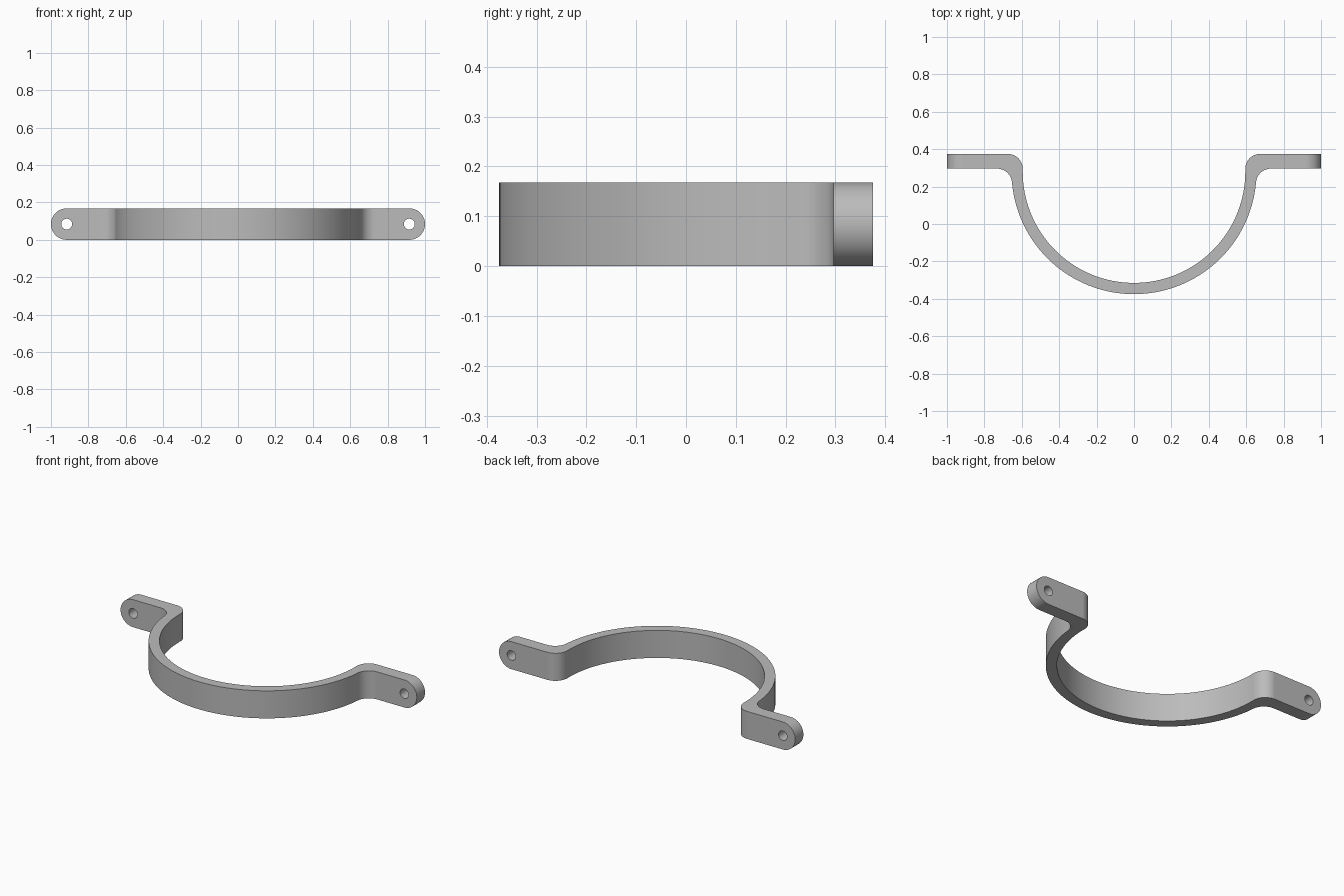
import bpy, bmesh, math

cube = bpy.data.objects.get("Cube")
if cube:
    bpy.data.objects.remove(cube, do_unlink=True)

HEIGHT = 0.168
TIP = HEIGHT / 2            # radius of the rounded ear ends
HOLE_X = 1 - TIP
HOLE_R = 0.029
BACK, FACE = 0.375, 0.296   # back and front of the ears
OUTER, INNER = 0.655, 0.595
CY = OUTER - BACK           # centre of the half ring
FILLET = 0.08

steel = bpy.data.materials.new("grey steel")
steel.use_nodes = True
colour = (0.5, 0.5, 0.5, 1)
steel.diffuse_color = colour
steel.node_tree.nodes["Principled BSDF"].inputs["Base Color"].default_value = colour


def arc(cx, cy, r, start, end, steps):
    return [(cx + r * math.cos(start + (end - start) * i / steps),
             cy + r * math.sin(start + (end - start) * i / steps))
            for i in range(steps + 1)]


def prism(name, outline, vector):
    """Closed solid swept from an outline of 3D points."""
    bm = bmesh.new()
    face = bm.faces.new([bm.verts.new(p) for p in outline])
    swept = bmesh.ops.extrude_face_region(bm, geom=[face])["geom"]
    bmesh.ops.translate(bm, vec=vector,
                        verts=[g for g in swept if isinstance(g, bmesh.types.BMVert)])
    bmesh.ops.recalc_face_normals(bm, faces=bm.faces)
    mesh = bpy.data.meshes.new(name)
    bm.to_mesh(mesh)
    bm.free()
    obj = bpy.data.objects.new(name, mesh)
    bpy.context.collection.objects.link(obj)
    mesh.materials.append(steel)
    return obj


def cut(target, cutter, operation):
    mod = target.modifiers.new(cutter.name, "BOOLEAN")
    mod.object, mod.operation, mod.solver = cutter, operation, "EXACT"
    bpy.context.view_layer.objects.active = target
    bpy.ops.object.modifier_apply(modifier=mod.name)
    bpy.data.objects.remove(cutter, do_unlink=True)


# Right half of the strap outline: outside curve, ear, inside curve
fillet_y = FACE - FILLET
reach = OUTER + FILLET
tilt = math.asin((fillet_y - CY) / reach)
fillet_x = reach * math.cos(tilt)
half = arc(0, CY, OUTER, -math.pi / 2, tilt, 40)
half += arc(fillet_x, fillet_y, FILLET, math.pi + tilt, math.pi / 2, 12)[1:]
half += [(1.1, FACE), (1.1, BACK)]
half += arc(INNER + FILLET, BACK - FILLET, FILLET, math.pi / 2, math.pi, 12)
half += arc(0, CY, INNER, 0, -math.pi / 2, 40)

# Mirror to the other side, dropping the doubled points on the middle line
outline = half + [(-x, y) for x, y in reversed(half[1:-1])]
strap = prism("clamp_strap", [(x, y, -0.1) for x, y in outline], (0, 0, HEIGHT + 0.2))

# Trim to height with rounded ear ends
rounded = arc(HOLE_X, TIP, TIP, -math.pi / 2, math.pi / 2, 32)
rounded += arc(-HOLE_X, TIP, TIP, math.pi / 2, math.pi * 1.5, 32)
cut(strap, prism("rounded_trim", [(x, -1, z) for x, z in rounded], (0, 2, 0)), "INTERSECT")

# Bolt holes
for side in (-1, 1):
    circle = arc(side * HOLE_X, TIP, HOLE_R, 0, math.tau, 32)[:-1]
    cut(strap, prism("bolt_hole", [(x, 0, z) for x, z in circle], (0, 1, 0)), "DIFFERENCE")

# Smooth curves with crisp rims
bpy.ops.object.select_all(action="DESELECT")
strap.select_set(True)
bpy.context.view_layer.objects.active = strap
bpy.ops.object.shade_smooth_by_angle(angle=math.radians(30))
weighted = strap.modifiers.new("flat_face_normals", "WEIGHTED_NORMAL")
weighted.keep_sharp = True
